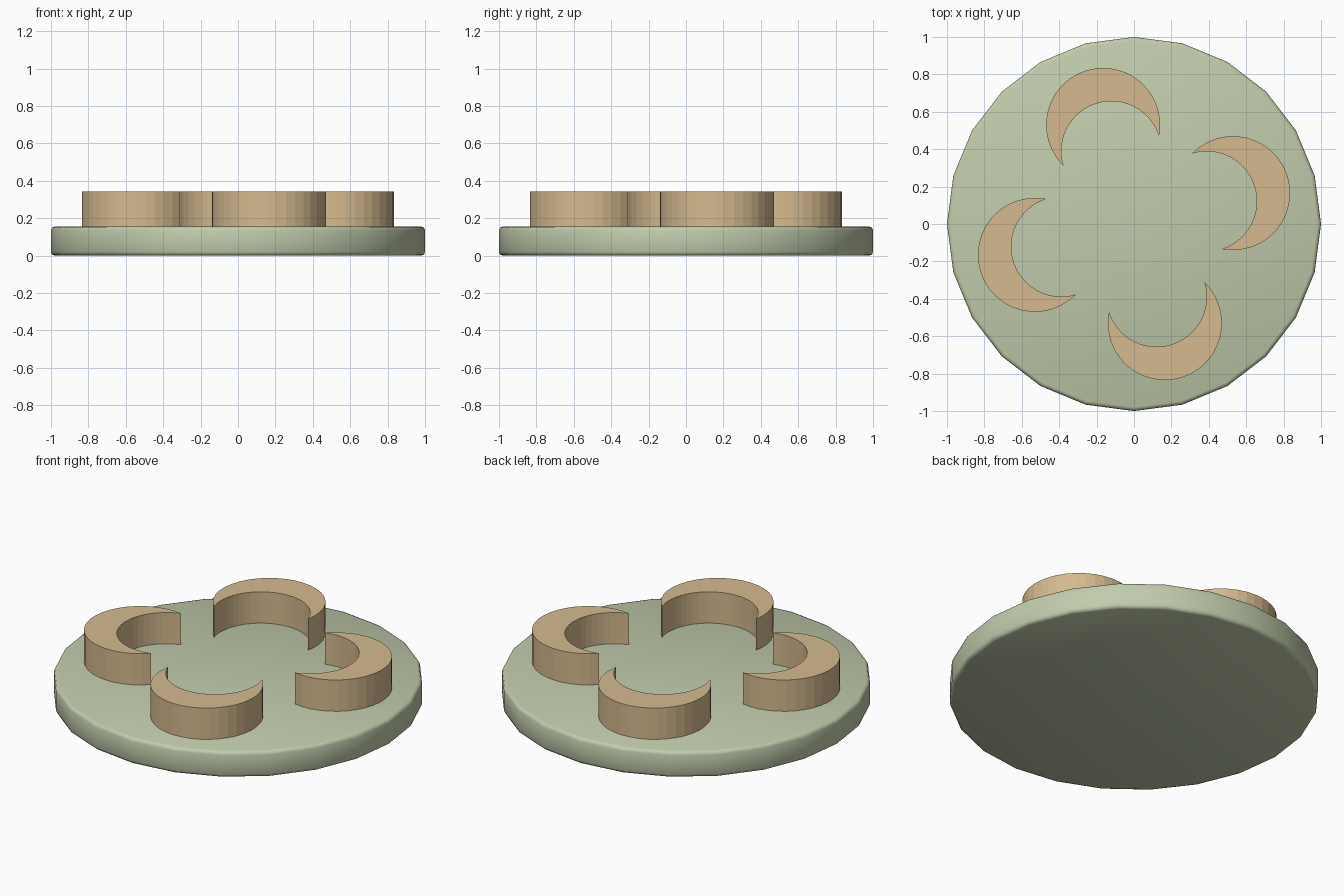
import bpy, bmesh, math
from mathutils import Vector

if "Cube" in bpy.data.objects:
    bpy.data.objects.remove(bpy.data.objects["Cube"])


def material(name, srgb):
    mat = bpy.data.materials.new(name)
    lin = [((c / 255 + 0.055) / 1.055) ** 2.4 for c in srgb]
    mat.diffuse_color = (*lin, 1.0)
    mat.use_nodes = True
    mat.node_tree.nodes["Principled BSDF"].inputs["Base Color"].default_value = mat.diffuse_color
    return mat


sage = material("sage_green", (193, 204, 172))
tan = material("warm_tan", (213, 186, 143))

# Round base plate: 24 sides with a softly bevelled rim
PLATE_TOP = 0.155
bpy.ops.mesh.primitive_cylinder_add(vertices=24, radius=1.0, depth=PLATE_TOP,
                                    location=(0, 0, PLATE_TOP / 2),
                                    rotation=(0, 0, 0))
plate = bpy.context.object
plate.name = "base_plate"
plate.data.materials.append(sage)
bevel = plate.modifiers.new("rim_bevel", 'BEVEL')
bevel.width = 0.02
bevel.segments = 2
bevel.limit_method = 'ANGLE'
bevel.angle_limit = math.radians(40)
bpy.ops.object.modifier_apply(modifier=bevel.name)
bpy.ops.object.shade_smooth_by_angle(angle=math.radians(50))


def arc(cx, radius, start, end, steps):
    return [Vector((cx + radius * math.cos(a), radius * math.sin(a)))
            for a in (start + (end - start) * i / steps for i in range(steps + 1))]


def crescent(name, angle):
    """Upright crescent wall opening towards the plate centre."""
    steps, outer_x, outer_r, inner_x, inner_r = 24, 0.555, 0.305, 0.408, 0.267
    tip = math.atan2(inner_r, inner_x - outer_x)
    outer = arc(outer_x, outer_r, -tip, tip, steps)
    inner = arc(inner_x, inner_r, -math.pi / 2, math.pi / 2, steps)
    inner[0], inner[-1] = outer[0], outer[-1]
    c, s = math.cos(angle), math.sin(angle)
    bm = bmesh.new()

    def ring(points, z):
        return [bm.verts.new((p.x * c - p.y * s, p.x * s + p.y * c, z)) for p in points]

    z0, z1 = PLATE_TOP - 0.005, 0.342
    ob, ot = ring(outer, z0), ring(outer, z1)
    ib, it = ring(inner[1:-1], z0), ring(inner[1:-1], z1)
    ib, it = [ob[0], *ib, ob[-1]], [ot[0], *it, ot[-1]]
    # Outer wall, inner wall, then top and bottom caps
    for lo, hi in ((ob, ot), (it, ib)):
        for i in range(steps):
            bm.faces.new((lo[i], lo[i + 1], hi[i + 1], hi[i]))
    for a, b in ((it, ot), (ob, ib)):
        for i in range(steps):
            quad = (a[i], b[i], b[i + 1], a[i + 1])
            bm.faces.new(list(dict.fromkeys(quad)))
    bmesh.ops.recalc_face_normals(bm, faces=bm.faces[:])
    mesh = bpy.data.meshes.new(name)
    bm.to_mesh(mesh)
    bm.free()
    mesh.materials.append(tan)
    obj = bpy.data.objects.new(name, mesh)
    bpy.context.collection.objects.link(obj)


# Four raised crescents, a quarter turn apart
for k in range(4):
    crescent(f"crescent_{k + 1}", math.radians(17.3 + 90 * k))
